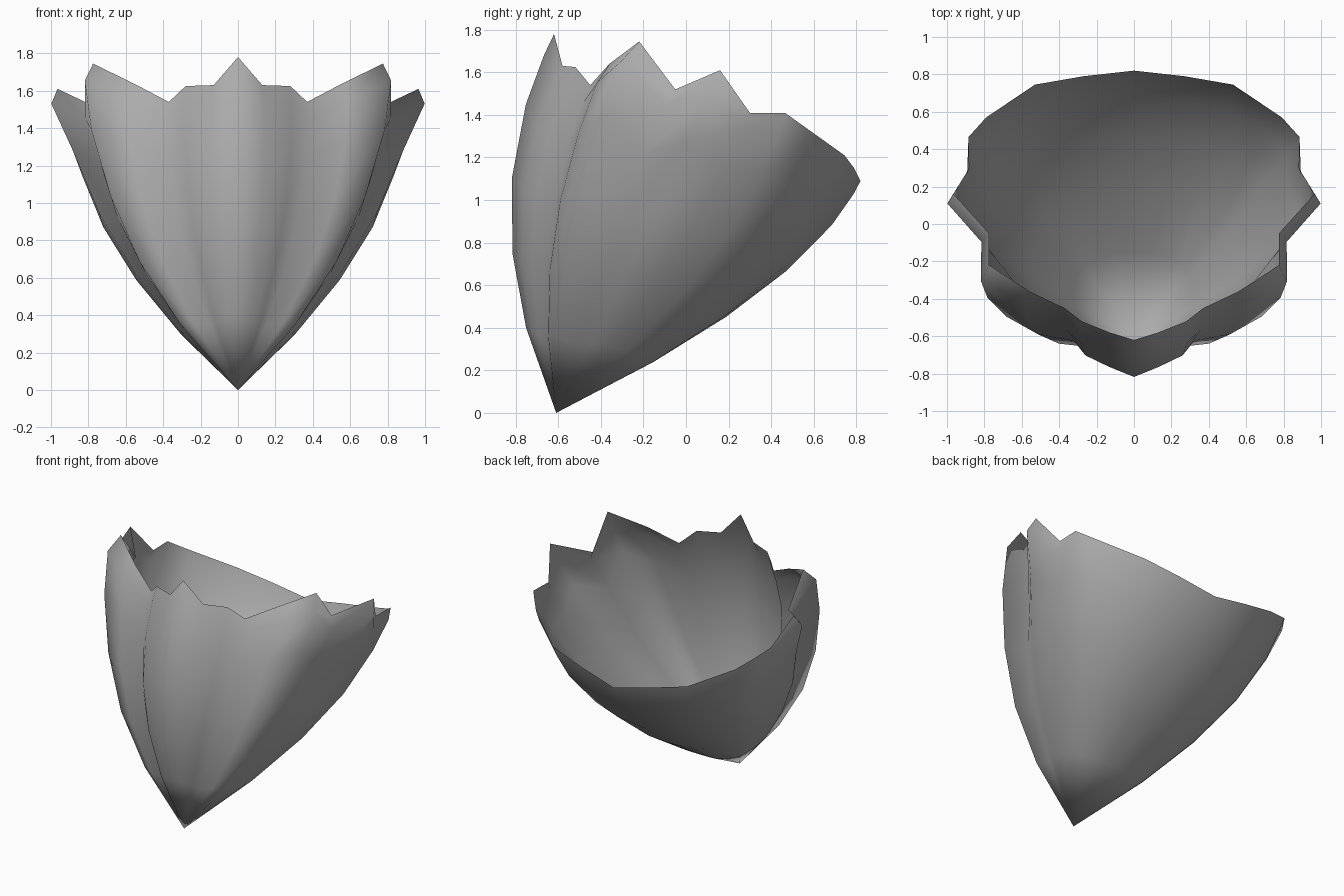
import bpy, bmesh
from mathutils import Vector

if "Cube" in bpy.data.objects:
    bpy.data.objects.remove(bpy.data.objects["Cube"])

APEX = Vector((0, -0.61, 0))

# Half of the petalled cup, front centre to back centre:
# (jagged rim point, mid point on the bulging rib)
RIBS = [
    ((0, -.62, 1.78), (0, -.825, .93)),
    ((.13, -.58, 1.63), (.12, -.775, .88)),
    ((.28, -.52, 1.625), (.235, -.718, .85)),
    ((.37, -.45, 1.54), (.29, -.645, .80)),
    ((.56, -.36, 1.64), (.465, -.62, .84)),
    ((.775, -.22, 1.745), (.612, -.54, .86)),
    ((.775, -.05, 1.52), (.575, -.36, .77)),
    ((.965, .16, 1.61), (.655, -.22, .79)),
    ((.88, .30, 1.41), (.64, -.06, .73)),
    ((.885, .465, 1.41), (.615, .10, .70)),
    ((.79, .57, 1.335), (.55, .19, .65)),
    ((.53, .745, 1.21), (.38, .285, .595)),
    ((.27, .79, 1.15), (.2, .33, .57)),
    ((0, .82, 1.09), (0, .34, .56)),
]
STEPS = [.21, .4, .6, .8, .94, 1]
# Side petals curl inward just below the rim: outward push of the lip ring
LIP = {4: .015, 5: .04, 6: .045, 7: .052, 8: .02, 9: .015}


def rib_points(index):
    rim, mid = (Vector(p) for p in RIBS[index])
    ctrl = 2 * mid - (APEX + rim) / 2
    push = LIP.get(index, 0)
    # front side petals also swell outward towards -y
    back = -.8 if index < 6 else -.1
    pts = []
    for t in STEPS:
        p = (1 - t) ** 2 * APEX + 2 * t * (1 - t) * ctrl + t * t * rim
        if t == .94:
            p += Vector((push, push * back, push * .4))
        elif t == .8 and index < 6:
            p += Vector((push, push * back, 0)) * .5
        pts.append(p)
    return pts


# Petalled cup: ribs fanning from the pointed base, skinned with quads
bm = bmesh.new()
base = bm.verts.new(APEX)
cols = [[bm.verts.new(p) for p in rib_points(i)] for i in range(len(RIBS))]
for a, b in zip(cols, cols[1:]):
    bm.faces.new((base, b[0], a[0]))
    for k in range(len(STEPS) - 1):
        bm.faces.new((a[k], b[k], b[k + 1], a[k + 1]))

# Mirror to the other half and weld the centre seam
bmesh.ops.mirror(bm, geom=bm.verts[:] + bm.edges[:] + bm.faces[:],
                 axis='X', merge_dist=.0005)
bmesh.ops.remove_doubles(bm, verts=bm.verts[:], dist=.0005)
bmesh.ops.recalc_face_normals(bm, faces=bm.faces[:])
front = min(bm.faces, key=lambda f: f.calc_center_median().y)
if front.normal.y > 0:
    bmesh.ops.reverse_faces(bm, faces=bm.faces[:])

mesh = bpy.data.meshes.new("petal_cup")
bm.to_mesh(mesh)
bm.free()
cup = bpy.data.objects.new("petal_cup", mesh)
bpy.context.collection.objects.link(cup)
for poly in mesh.polygons:
    poly.use_smooth = True

# Dark grey finish
grey = bpy.data.materials.new("dark_grey")
grey.diffuse_color = (.41, .41, .41, 1)
grey.use_nodes = True
grey.node_tree.nodes["Principled BSDF"].inputs["Base Color"].default_value = grey.diffuse_color
mesh.materials.append(grey)
